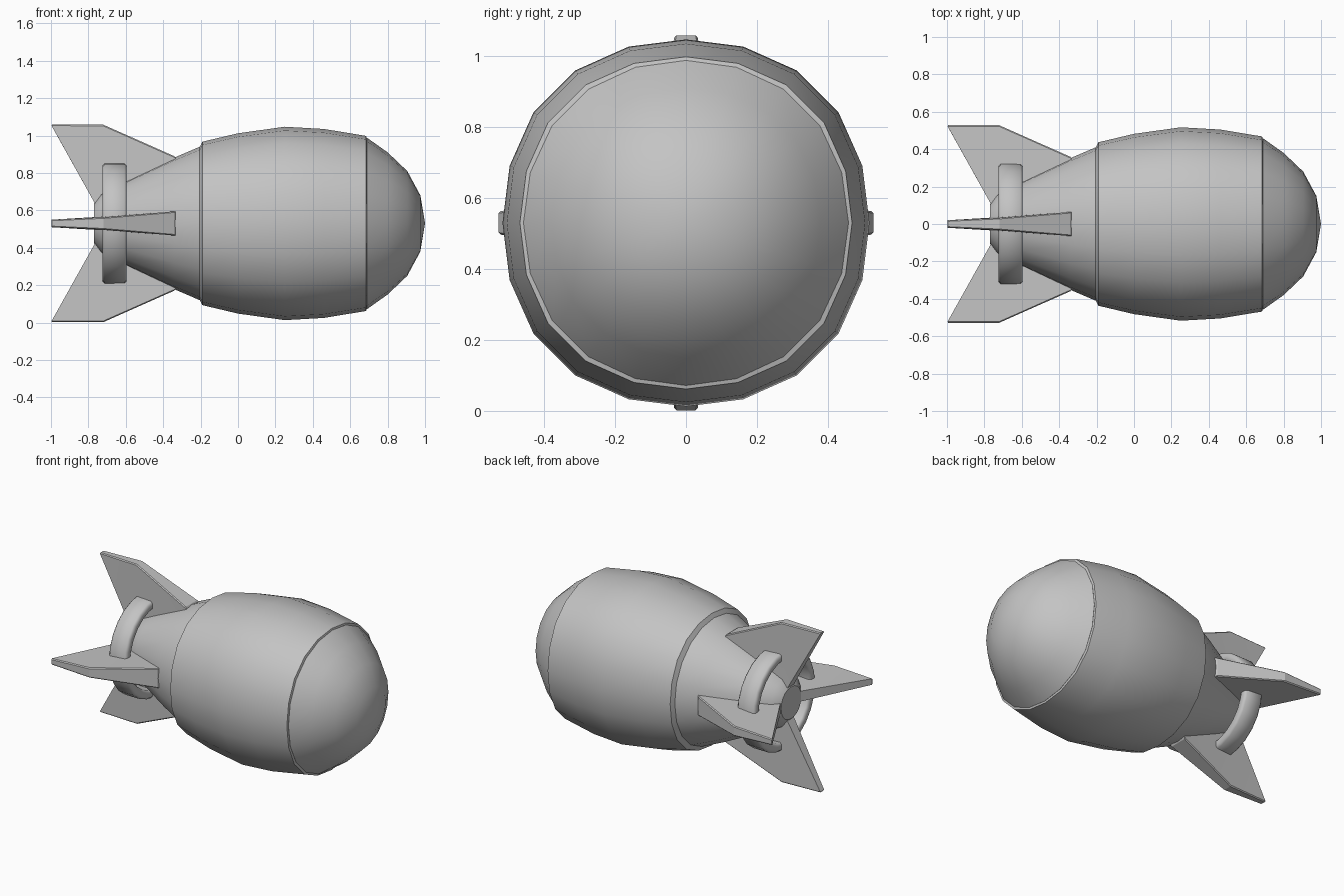
import bpy, bmesh, math
from mathutils import Matrix, Vector

cube = bpy.data.objects.get("Cube")
if cube:
    bpy.data.objects.remove(cube)

AXIS_Z = 0.53
SIDES = 20

grey = bpy.data.materials.new("plain_grey")
grey.use_nodes = True
colour = (0.55, 0.55, 0.55, 1)
grey.diffuse_color = colour
grey.node_tree.nodes["Principled BSDF"].inputs["Base Color"].default_value = colour


def finish(name, bm, angle):
    """Turn a bmesh built around the x axis into a shaded object."""
    bmesh.ops.recalc_face_normals(bm, faces=bm.faces)
    mesh = bpy.data.meshes.new(name)
    bm.to_mesh(mesh)
    bm.free()
    mesh.materials.append(grey)
    obj = bpy.data.objects.new(name, mesh)
    obj.location.z = AXIS_Z
    bpy.context.collection.objects.link(obj)
    bpy.ops.object.select_all(action="DESELECT")
    obj.select_set(True)
    bpy.context.view_layer.objects.active = obj
    bpy.ops.object.shade_smooth_by_angle(angle=math.radians(angle))
    return obj


def lathe(name, profile, sides=SIDES, closed=False, square=0.0, angle=35):
    """Revolve (x, radius) points around x; square swells the diagonals."""
    bm = bmesh.new()
    rings = []
    for x, r in profile:
        if r == 0:
            rings.append([bm.verts.new((x, 0, 0))] * sides)
            continue
        ring = []
        for i in range(sides):
            a = math.tau * i / sides
            rr = r * (1 + square * (1 - math.cos(4 * a)) / 2)
            ring.append(bm.verts.new((x, rr * math.cos(a), rr * math.sin(a))))
        rings.append(ring)
    pairs = list(zip(rings, rings[1:]))
    if closed:
        pairs.append((rings[-1], rings[0]))
    for a, b in pairs:
        for i in range(sides):
            j = (i + 1) % sides
            corners = list(dict.fromkeys((a[i], a[j], b[j], b[i])))
            bm.faces.new(corners)
    return finish(name, bm, angle)


# Rounded nose, swollen casing and tapering tail
lathe("nose", [(1, 0), (0.975, 0.15), (0.905, 0.28), (0.80, 0.38),
               (0.69, 0.458), (0.66, 0.44)], square=0.02)
lathe("casing", [(0.69, 0.45), (0.685, 0.468), (0.46, 0.505), (0.25, 0.517),
                 (0, 0.482), (-0.19, 0.437), (-0.21, 0.40)], square=0.03)
lathe("tail_cone", [(-0.15, 0.43), (-0.21, 0.408), (-0.34, 0.352),
                    (-0.59, 0.232), (-0.73, 0.16), (-0.77, 0.105), (-0.77, 0)],
      square=0.02)

# Ring brace with rounded edges, passing through the fins
lathe("ring_brace", [(-0.725, 0.28), (-0.725, 0.313), (-0.713, 0.325),
                     (-0.607, 0.325), (-0.595, 0.313), (-0.595, 0.28),
                     (-0.607, 0.268), (-0.713, 0.268)], sides=24, closed=True, angle=50)

# Swept fins, thick at the leading end: x, radius, half thickness
FIN = [(-0.335, 0.25, 0.065), (-0.335, 0.357, 0.065), (-0.72, 0.528, 0.033),
       (-1.0, 0.528, 0.02), (-0.75, 0.08, 0.035)]


def fin(name, turn):
    bm = bmesh.new()
    sides = [[bm.verts.new((x, s * t, r)) for x, r, t in FIN] for s in (-1, 1)]
    for side in sides:
        # Split across so that each tapered panel stays flat
        for a, b, c in ((0, 1, 2), (0, 2, 4), (2, 3, 4)):
            bm.faces.new((side[a], side[b], side[c]))
    for i in range(len(FIN)):
        j = (i + 1) % len(FIN)
        bm.faces.new((sides[0][i], sides[0][j], sides[1][j], sides[1][i]))
    bmesh.ops.recalc_face_normals(bm, faces=bm.faces)
    # Narrow chamfer along the outer edges
    rim = [e for e in bm.edges if e.calc_face_angle(0) > 1
           and min(v.co.z for v in e.verts) > 0.3]
    bmesh.ops.bevel(bm, geom=rim, offset=0.006, segments=1, affect="EDGES")
    bmesh.ops.rotate(bm, verts=bm.verts, cent=Vector(),
                     matrix=Matrix.Rotation(turn, 3, "X"))
    finish(name, bm, 20)


for k, label in enumerate(("top", "right", "bottom", "left")):
    fin(label + "_fin", k * math.pi / 2)
